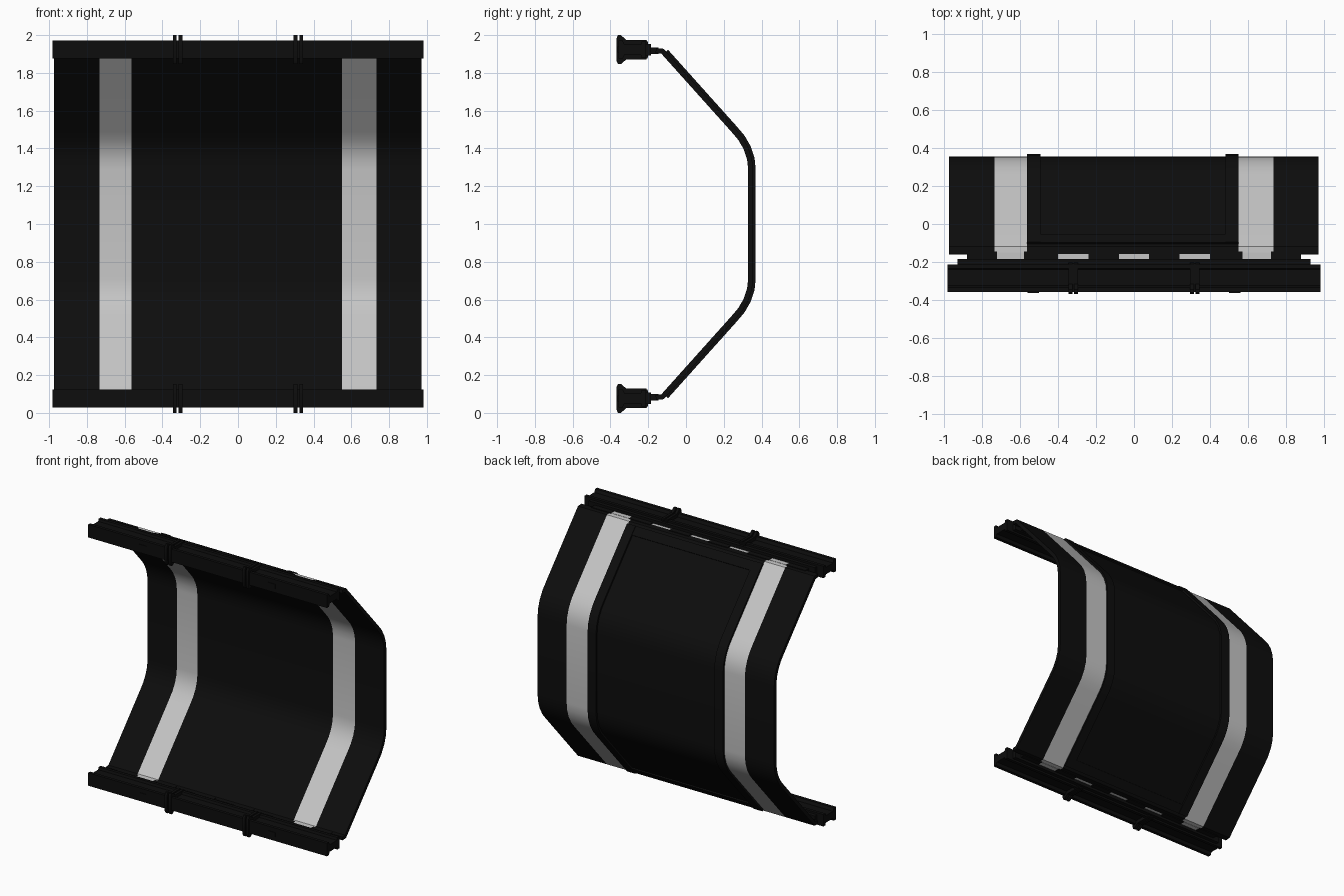
import bpy, bmesh
from mathutils import Vector

if "Cube" in bpy.data.objects:
    bpy.data.objects.remove(bpy.data.objects["Cube"])


def material(name, value):
    m = bpy.data.materials.new(name)
    m.diffuse_color = (value, value, value, 1)
    m.use_nodes = True
    m.node_tree.nodes["Principled BSDF"].inputs["Base Color"].default_value = m.diffuse_color
    return m


BLACK = material("matte black", 0.004)
GREY = material("light grey", 0.56)


def extrude(name, profile, xs, light=()):
    """Sweep a closed (y, z) profile through x stations; listed bays are light."""
    bm = bmesh.new()
    rings = [[bm.verts.new((x, y, z)) for y, z in profile] for x in xs]
    n = len(profile)
    for bay, (a, b) in enumerate(zip(rings, rings[1:])):
        for i in range(n):
            j = (i + 1) % n
            f = bm.faces.new((a[i], a[j], b[j], b[i]))
            f.material_index = 1 if bay in light else 0
    for k, ring in ((0, rings[0]), (len(xs) - 2, rings[-1])):
        f = bm.faces.new(ring)
        f.material_index = 1 if k in light else 0
    bmesh.ops.recalc_face_normals(bm, faces=bm.faces)
    mesh = bpy.data.meshes.new(name)
    bm.to_mesh(mesh)
    bm.free()
    obj = bpy.data.objects.new(name, mesh)
    bpy.context.collection.objects.link(obj)
    mesh.materials.append(BLACK)
    mesh.materials.append(GREY)
    bpy.ops.object.select_all(action='DESELECT')
    bpy.context.view_layer.objects.active = obj
    obj.select_set(True)
    bpy.ops.object.shade_smooth_by_angle(angle=0.5)
    return obj


def band(path, inner, outer):
    """Closed profile between two mitred offsets of a bottom-to-top path."""
    pts = [Vector(p) for p in path]
    a, b = [], []
    for i, p in enumerate(pts):
        segs = []
        if i > 0:
            segs.append((p - pts[i - 1]).normalized())
        if i < len(pts) - 1:
            segs.append((pts[i + 1] - p).normalized())
        normals = [Vector((s.y, -s.x)) for s in segs]
        m = sum(normals, Vector((0, 0))).normalized()
        m /= m.dot(normals[0])
        a.append(tuple(p + m * inner))
        b.append(tuple(p + m * outer))
    return a + b[::-1]


def mirror_z(pts):
    return [(y, 2 - z) for y, z in pts]


# Bent sheet with two light stripes
upper = [(0.342, 1.29), (0.336, 1.345), (0.318, 1.40), (0.288, 1.452),
         (0.25, 1.497), (-0.125, 1.915), (-0.16, 1.918)]
path = mirror_z(upper)[::-1] + upper
extrude("bent_sheet", band(path, -0.013, 0.013),
        [-0.974, -0.733, -0.564, 0.551, 0.733, 0.972], light=(1, 3))

# Raised ribs beside the stripes on the outer face
rib_path = [(-0.115, 0.096)] + path[2:-2] + [(-0.115, 1.904)]
for side, x0, x1 in (("left", -0.564, -0.491), ("right", 0.482, 0.551)):
    extrude(side + "_rib", band(rib_path, 0.012, 0.027), [x0, x1])

for end in ("upper", "lower"):
    def place(pts):
        return pts if end == "upper" else mirror_z(pts)

    def block(name, y0, y1, dz, x0, x1, light=(), zc=1.923):
        pts = [(y0, zc - dz), (y1, zc - dz), (y1, zc + dz), (y0, zc + dz)]
        return extrude(end + "_" + name, place(pts), [x0, x1], light)

    # Cross rib joining the side ribs
    bar = band([(-0.07, 1.854), (-0.115, 1.904)], 0.012, 0.022)
    extrude(end + "_cross_rib", place(bar), [-0.5, 0.49])

    # Grooved rail
    half = [(-0.358, 0.048), (-0.335, 0.048), (-0.325, 0.026),
            (-0.24, 0.026), (-0.235, 0.044), (-0.212, 0.044)]
    rail = [(y, 1.923 + d) for y, d in half]
    rail += [(y, 1.923 - d) for y, d in half[::-1]]
    extrude(end + "_rail", place(rail), [-0.982, 0.982])
    block("rail_backing", -0.22, -0.185, 0.03, -0.93, 0.93)

    # Paired clips around the rail
    half = [(-0.368, 0.06), (-0.36, 0.077), (-0.345, 0.077),
            (-0.315, 0.051), (-0.21, 0.051), (-0.202, 0.04)]
    clip = [(y, 1.923 + d) for y, d in half]
    clip += [(y, 1.923 - d) for y, d in half[::-1]]
    for xc in (-0.32, 0.32):
        for dx in (-0.015, 0.015):
            extrude(end + "_clip", place(clip), [xc + dx - 0.01, xc + dx + 0.01])
        block("clip_bridge", -0.355, -0.205, 0.046, xc - 0.02, xc + 0.02)

    # Small latch plates on the front of the rail
    for xc in (-0.53, 0.53):
        block("latch_plate", -0.363, -0.355, 0.016, xc - 0.03, xc + 0.03)

    # Sheet tabs entering the rail, with light tabs and spacers between
    for x0, x1 in ((-0.88, -0.72), (-0.58, -0.40), (-0.24, -0.08),
                   (0.08, 0.24), (0.40, 0.57), (0.72, 0.88)):
        block("sheet_tab", -0.2, -0.145, 0.017, x0, x1, zc=1.918)
    for x0, x1 in ((-0.72, -0.58), (0.57, 0.72)):
        block("stripe_tab", -0.2, -0.15, 0.014, x0, x1, (0,), 1.918)
    for x0, x1 in ((-0.40, -0.24), (-0.08, 0.08), (0.24, 0.40)):
        block("light_spacer", -0.187, -0.158, 0.01, x0, x1, (0,), 1.918)
